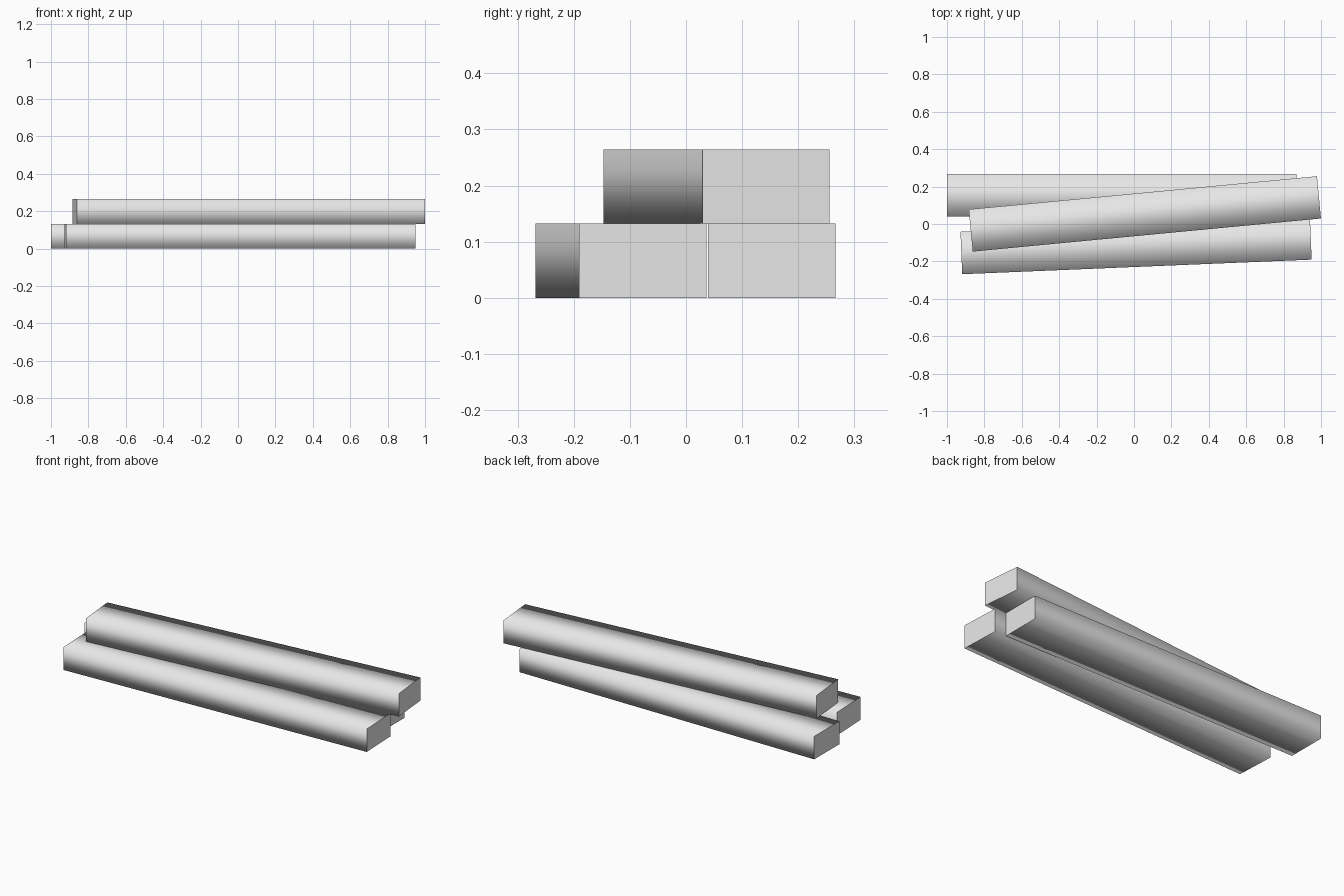
import bpy, bmesh
from math import radians
from mathutils import Matrix

old = bpy.data.objects.get("Cube")
if old:
    bpy.data.objects.remove(old, do_unlink=True)

LENGTH, WIDTH, HEIGHT = 1.87, 0.227, 0.132

# Plain grey material
grey = bpy.data.materials.new("light_grey")
grey.use_nodes = True
colour = (0.8, 0.8, 0.8, 1)
grey.diffuse_color = colour
grey.node_tree.nodes["Principled BSDF"].inputs["Base Color"].default_value = colour


def beam(name, x, y, z, turn):
    """Square-cut beam: long sides shaded smooth, ends flat and sharp."""
    bm = bmesh.new()
    bmesh.ops.create_cube(bm, size=1, matrix=Matrix.Diagonal((LENGTH, WIDTH, HEIGHT, 1)))
    bm.normal_update()
    for face in bm.faces:
        face.smooth = abs(face.normal.x) < 0.5
    for face in bm.faces:
        if not face.smooth:
            for edge in face.edges:
                edge.smooth = False
    mesh = bpy.data.meshes.new(name)
    bm.to_mesh(mesh)
    bm.free()
    mesh.materials.append(grey)
    obj = bpy.data.objects.new(name, mesh)
    obj.location = (x, y, z + HEIGHT / 2)
    obj.rotation_euler.z = radians(turn)
    bpy.context.collection.objects.link(obj)


# Two beams on the ground, one laid askew on top
beam("back_beam", -0.065, 0.153, 0, 0)
beam("front_beam", 0.011, -0.116, 0, 2.39)
beam("top_beam", 0.058, 0.054, HEIGHT, 5.43)
